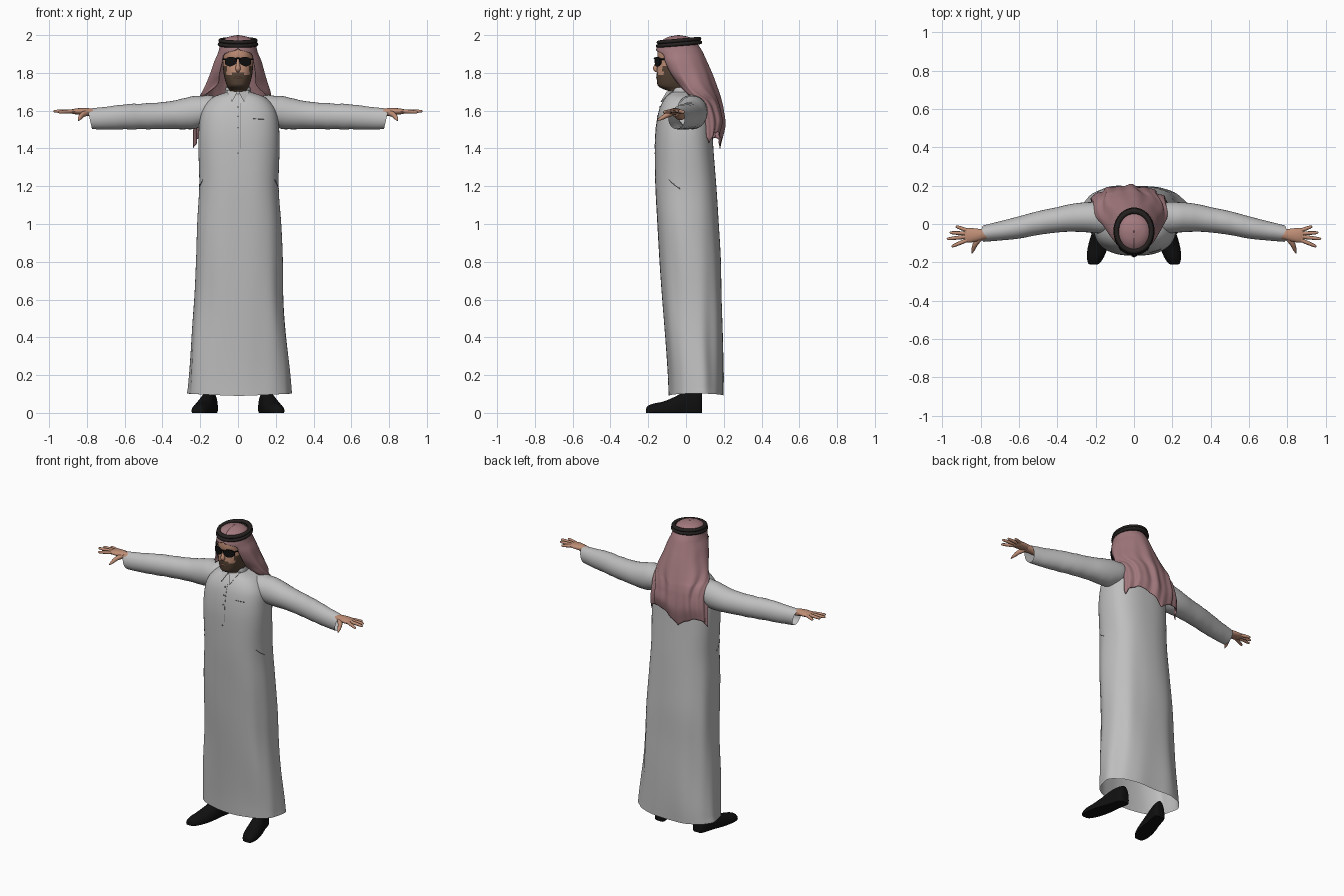
import bpy, bmesh, math
from math import sin, cos, pi, radians
from mathutils import Vector

cube = bpy.data.objects.get("Cube")
if cube:
    bpy.data.objects.remove(cube)


def material(name, r, g, b):
    m = bpy.data.materials.new(name)
    m.diffuse_color = (r, g, b, 1)
    m.use_nodes = True
    node = m.node_tree.nodes["Principled BSDF"]
    node.inputs["Base Color"].default_value = (r, g, b, 1)
    node.inputs["Roughness"].default_value = 0.8
    return m


WHITE = material("robe white", .52, .52, .52)
SEAM = material("seam grey", .2, .2, .2)
PINK = material("scarf pink", .36, .19, .205)
SKIN = material("skin", .52, .27, .18)
BEARD = material("beard brown", .09, .055, .035)
CORD = material("cord black", .018, .015, .014)
BLACK = material("gloss black", .005, .005, .005)


def smooth_rows(rows, steps):
    """Catmull-Rom interpolation of rows of numbers."""
    out = []
    for i in range(len(rows) - 1):
        a, b, c, d = (rows[max(0, min(len(rows) - 1, i + k))] for k in (-1, 0, 1, 2))
        for s in range(steps):
            t = s / steps
            out.append([q + .5 * t * (r - p + t * (2*p - 5*q + 4*r - w + t * (3*(q - r) + w - p)))
                        for p, q, r, w in zip(a, b, c, d)])
    return out + [list(rows[-1])]


def loft(name, rings, mat, closed=True, caps=(False, False), angle=50):
    """Skin a list of point rings into one object."""
    bm = bmesh.new()
    vs = [[bm.verts.new(p) for p in ring] for ring in rings]
    n = len(vs[0])
    for lo, hi in zip(vs, vs[1:]):
        for i in range(n if closed else n - 1):
            j = (i + 1) % n
            bm.faces.new((lo[i], lo[j], hi[j], hi[i]))
    for end, wanted in ((0, caps[0]), (-1, caps[1])):
        if wanted:
            bm.faces.new(vs[end])
    bmesh.ops.recalc_face_normals(bm, faces=bm.faces)
    mesh = bpy.data.meshes.new(name)
    bm.to_mesh(mesh)
    bm.free()
    ob = bpy.data.objects.new(name, mesh)
    bpy.context.collection.objects.link(ob)
    mesh.materials.append(mat)
    mesh.shade_smooth()
    if angle:
        mesh.set_sharp_from_angle(angle=radians(angle))
    return ob


def oval(w, front, back, n, power=2.0, cx=0):
    """Flat superellipse as (x, y, angle) tuples."""
    e, pts = 2 / power, []
    for i in range(n):
        a = 2 * pi * i / n
        x, y = (math.copysign(abs(f)**e, f) for f in (cos(a), sin(a)))
        pts.append((cx + w * x, (front + back) / 2 + (back - front) / 2 * y, a))
    return pts


def tube(name, path, mat, sides=10, flat=1.0):
    """Round tube through (x, y, z, radius) points; flat squashes it in z."""
    path = smooth_rows(path, 4)
    rings = []
    for i, p in enumerate(path):
        q, o = path[min(i + 1, len(path) - 1)], path[max(i - 1, 0)]
        d = (Vector(q[:3]) - Vector(o[:3])).normalized()
        up = Vector((0, 0, 1)) if abs(d.z) < .9 else Vector((0, 1, 0))
        u = d.cross(up).normalized()
        v = u.cross(d)
        rings.append([Vector(p[:3]) + p[3] * (u * cos(2*pi*k/sides) + v * flat * sin(2*pi*k/sides))
                      for k in range(sides)])
    return loft(name, rings, mat, caps=(True, True))


# Robe body: height, half width, front, back
robe_rows = [(.09, .274, -.09, .2), (.2, .266, -.095, .2), (.4, .25, -.11, .195),
             (.6, .236, -.125, .19), (.8, .23, -.14, .185), (1, .222, -.153, .172),
             (1.2, .21, -.163, .16), (1.4, .215, -.165, .145), (1.5, .213, -.16, .14),
             (1.58, .203, -.148, .135), (1.63, .18, -.132, .125), (1.67, .14, -.108, .105),
             (1.69, .09, -.088, .075), (1.7, .06, -.07, .05)]
rings = []
for z, w, f, b in smooth_rows(robe_rows, 5):
    fold = .007 * max(0, min(1, (1.5 - z) / 1.2))
    ring = []
    for x, y, a in oval(w, f, b, 72, 2.5, .005):
        k = 1 + fold * (sin(7*a + 2*z) + .6 * sin(11*a - 3*z) + sin(a*3 + 9*z)) * 2
        drop = .012 * abs(cos(a)) if z < .12 else 0
        ring.append((x * k, y * (1 + (k - 1) * .8), z + drop))
    rings.append(ring)
robe = loft("robe_body", rings, WHITE)
bpy.context.view_layer.update()


def on_robe(x, z):
    """Point on the front of the robe."""
    return robe.ray_cast(Vector((x, -1, z)), Vector((0, 1, 0)))[1]


# Buttons, placket seam and pocket openings
for z in (1.62, 1.57, 1.51, 1.375):
    p = on_robe(0, z)
    tube("button", [(0, p.y + .002, z, .005), (0, p.y - .003, z, .005)], SEAM)
tube("placket_seam", [(*on_robe(.014, z), .0012) for z in (1.4, 1.45, 1.5, 1.55, 1.6, 1.64)], SEAM, 6)
tube("chest_pocket", [(*on_robe(x, 1.558 - .06 * (x - .08)), .0022) for x in (.08, .1, .12, .14)], SEAM, 6)
for s, label in ((1, "left"), (-1, "right")):
    slit = []
    for y, z in ((-.09, 1.235), (-.065, 1.21), (-.03, 1.185)):
        hit = robe.ray_cast(Vector((s, y, z)), Vector((-s, 0, 0)))[1]
        slit.append((*hit, .003))
    tube(label + "_pocket_slit", slit, SEAM, 6)

# Collar band
band = [(1.668, .078, -.098, .07), (1.69, .07, -.09, .06), (1.712, .067, -.085, .055), (1.722, .064, -.08, .05)]
collar = loft("collar_band", [[(x, y, z + .1 * y + .005) for x, y, a in oval(w, f, b, 32)]
                              for z, w, f, b in smooth_rows(band, 2)], WHITE)
collar.modifiers.new("thickness", "SOLIDIFY").thickness = .005

# Sleeves, hands and shoes, mirrored by the side sign
sleeve_rows = [(.08, .03, .05, 1.63, .045), (.16, .032, .08, 1.603, .078), (.25, .035, .078, 1.588, .086),
               (.33, .032, .072, 1.579, .076), (.4, .022, .066, 1.574, .071), (.5, .005, .062, 1.57, .068),
               (.6, -.018, .058, 1.567, .066), (.7, -.036, .05, 1.56, .06), (.785, -.05, .043, 1.556, .053)]
finger_tips = {"index": (-.083, .952, -.118, 1.592), "middle": (-.066, .977, -.078, 1.597),
               "ring": (-.05, .962, -.045, 1.597), "little": (-.034, .93, -.012, 1.592)}
shoe_rows = [(-.212, .012, .012), (-.205, .03, .035), (-.17, .045, .05), (-.12, .052, .06),
             (-.06, .05, .085), (0, .042, .115), (.05, .04, .12), (.078, .034, .115), (.085, .022, .1)]
for s, label in ((1, "left"), (-1, "right")):
    rings = []
    for i, (x, yc, ry, zc, rz) in enumerate(smooth_rows(sleeve_rows, 4)):
        wave = 1 + .025 * sin(i * 1.9) * sin(x * 9)
        rings.append([(s * (x + .012 * sin(a) * (x > .7)), yc + ry * cos(a), zc + rz * wave * sin(a))
                      for a in (2 * pi * k / 28 for k in range(28))])
    loft(label + "_sleeve", rings, WHITE)

    tube(label + "_forearm", [(s*.66, -.03, 1.572, .03), (s*.76, -.05, 1.588, .027), (s*.81, -.056, 1.593, .029)],
         SKIN, 14, .75)
    palm = [(.79, -.055, .026, .017), (.82, -.057, .033, .018), (.855, -.059, .038, .016),
            (.88, -.059, .036, .011), (.887, -.059, .028, .006)]
    loft(label + "_palm", [[(s*x, yc + ry * cos(a), 1.596 + rz * sin(a)) for a in (2*pi*k/16 for k in range(16))]
                           for x, yc, ry, rz in smooth_rows(palm, 3)], SKIN, caps=(True, True))
    for finger, (y, tx, ty, tz) in finger_tips.items():
        base, tip = Vector((s * .87, y, 1.597)), Vector((s * tx, ty, tz))
        path = [(*base.lerp(tip, t), r) for t, r in ((0, .0105), (.45, .01), (.9, .0075), (1, .002))]
        tube(f"{label}_{finger}_finger", path, SKIN, 10)
    tube(label + "_thumb", [(s*.8, -.068, 1.59, .016), (s*.825, -.1, 1.577, .014),
                            (s*.838, -.13, 1.56, .01), (s*.845, -.152, 1.548, .003)], SKIN)

    # Shoe turned outward, flat sole
    rings = []
    for y, w, h in smooth_rows(shoe_rows, 3):
        cx = .16 - .24 * y
        rings.append([(s * (cx + w * cos(a)), y, h * max(0, .22 + .78 * sin(a)) if sin(a) < .99 else h)
                      for a in (2*pi*k/24 for k in range(24))])
    loft(label + "_shoe", rings, BLACK, caps=(True, True))

    # Collar flap
    flap = [(s*.003, -.103, 1.7), (s*.062, -.07, 1.708), (s*.032, -.136, 1.645)]
    loft(label + "_collar_flap", [[(x, y + d, z) for x, y, z in flap] for d in (0, .008)],
         WHITE, caps=(True, True), angle=30)

# Head and neck: height, half width, front, back
head_rows = [(1.66, .058, -.06, .05), (1.695, .058, -.072, .05), (1.712, .05, -.115, .05),
             (1.73, .058, -.147, .05), (1.755, .067, -.154, .052), (1.79, .075, -.155, .055),
             (1.825, .079, -.153, .06), (1.86, .081, -.149, .065), (1.9, .082, -.152, .065),
             (1.94, .078, -.142, .055), (1.97, .05, -.1, .02)]
rings = [[(x, y, z) for x, y, a in oval(w, f, b, 48, 2.3)] for z, w, f, b in smooth_rows(head_rows, 6)]
head = loft("head", rings, SKIN, caps=(False, True))
head.data.materials.append(BEARD)
for p in head.data.polygons:
    c = p.center
    jaw = 1.788 + (.05 if abs(c.x) > .06 else .012 if abs(c.x) < .03 else 0)
    p.material_index = int(1.708 < c.z < jaw)
tube("nose", [(0, -.145, 1.873, .007), (0, -.156, 1.845, .01), (0, -.161, 1.822, .0135),
              (0, -.152, 1.808, .008)], SKIN, 12)
tube("mouth", [(-.024, -.149, 1.773, .003), (0, -.1555, 1.776, .005), (.024, -.149, 1.773, .003)], SKIN, 8, .7)

# Sunglasses
for s, label in ((1, "left"), (-1, "right")):
    outline = [(s * (.037 + .033 * cos(a) * (1 + .1 * sin(a))), 1.86 + .025 * sin(a) - .005 * cos(a) * (sin(a) < 0))
               for a in (2*pi*k/24 for k in range(24))]
    loft(label + "_lens", [[(x, -.166 + 6 * x * x + d, z) for x, z in outline] for d in (0, .007)],
         BLACK, caps=(True, True), angle=30)
    tube(label + "_temple", [(s*.068, -.138, 1.872, .004), (s*.082, -.1, 1.872, .004), (s*.086, -.03, 1.87, .004)], BLACK, 8)
tube("glasses_bridge", [(-.012, -.165, 1.875, .004), (0, -.167, 1.877, .004), (.012, -.165, 1.875, .004)], BLACK, 8)

# Head scarf: height, half width, x shift, middle y, back y, front y, sweep from the back
scarf_rows = [(2.0, .004, 0, -.04, -.036, -.044, 180), (1.988, .058, 0, -.04, .02, -.1, 180),
              (1.96, .09, 0, -.04, .055, -.14, 180), (1.925, .1, 0, -.035, .08, -.158, 178),
              (1.9, .108, 0, -.035, .093, -.155, 138), (1.86, .125, 0, -.03, .11, -.14, 138),
              (1.8, .143, -.002, -.01, .135, -.11, 138), (1.74, .164, -.005, .02, .156, -.06, 142),
              (1.69, .182, -.012, .04, .172, -.03, 122), (1.655, .19, -.02, .065, .182, 0, 100),
              (1.6, .197, -.025, .085, .193, .05, 88), (1.5, .203, -.03, .1, .202, .06, 88),
              (1.4, .205, -.03, .105, .185, .06, 88)]
rings = []
for z, w, cx, yc, yb, yf, sweep in smooth_rows(scarf_rows, 5):
    depth = max(0, min(1, (1.92 - z) / .3))
    low = max(0, min(1, (1.6 - z) / .2))
    ring = []
    for i in range(97):
        t = i / 48 - 1
        a = radians(min(sweep, 180)) * t
        k = 1 + depth * (.045 * sin(17 * t + 1) + .03 * sin(29 * t))
        y = yc + (yb - yc if cos(a) > 0 else yc - yf) * cos(a) * k
        ragged = low * (.075 * abs(sin(pi * (t + .12))) ** .8 + .03 * t)
        ring.append((cx + w * sin(a) * (1 + (k - 1) * .6), y, z + ragged))
    rings.append(ring)
scarf = loft("head_scarf", rings, PINK, closed=False)
scarf.modifiers.new("thickness", "SOLIDIFY").thickness = .005

# Doubled cord around the head
for i, (r, z) in enumerate(((.095, 1.952), (.091, 1.971))):
    bpy.ops.mesh.primitive_torus_add(major_radius=r, minor_radius=.0125, major_segments=48, minor_segments=12,
                                     location=(0, -.037, z), rotation=(radians(5), 0, 0))
    ring = bpy.context.object
    ring.name = f"head_cord_{i + 1}"
    ring.scale = (1, 1.15, .85)
    ring.data.materials.append(CORD)
    ring.data.shade_smooth()
